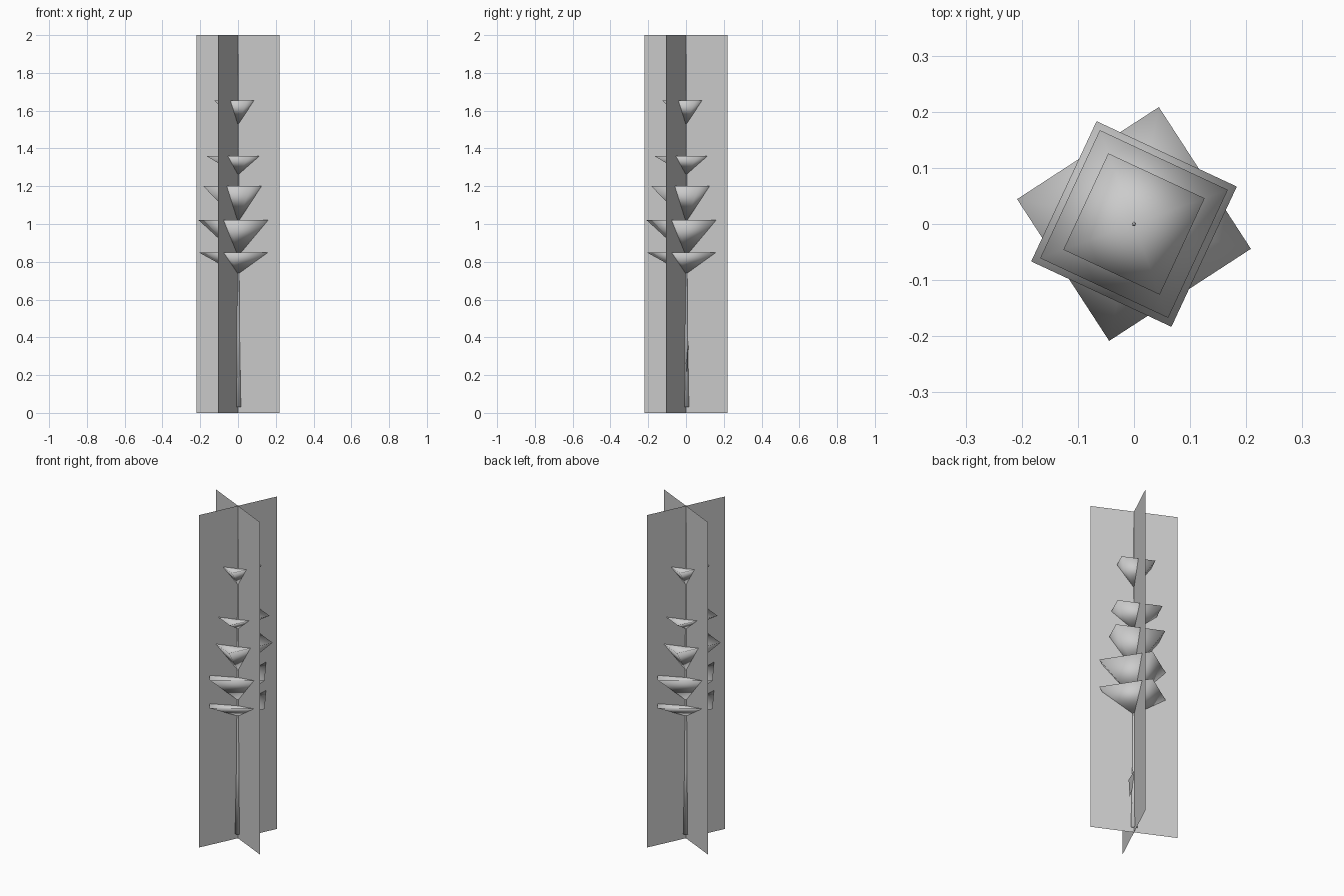
import bpy, bmesh, math
from mathutils import Vector

cube = bpy.data.objects.get("Cube")
if cube:
    bpy.data.objects.remove(cube, do_unlink=True)

grey = bpy.data.materials.new("pale_grey")
grey.use_nodes = True
grey.diffuse_color = (0.6, 0.6, 0.6, 1)
grey.node_tree.nodes["Principled BSDF"].inputs["Base Color"].default_value = (0.6, 0.6, 0.6, 1)


def make_object(name, verts, faces, smooth=False):
    mesh = bpy.data.meshes.new(name)
    mesh.from_pydata(verts, [], faces)
    mesh.materials.append(grey)
    bm = bmesh.new()
    bm.from_mesh(mesh)
    bmesh.ops.recalc_face_normals(bm, faces=bm.faces)
    for face in bm.faces:
        face.smooth = smooth
    bm.to_mesh(mesh)
    bm.free()
    obj = bpy.data.objects.new(name, mesh)
    bpy.context.collection.objects.link(obj)
    return obj


def ring(radius, z, sides, start):
    return [(radius * math.cos(start + math.tau * i / sides),
             radius * math.sin(start + math.tau * i / sides), z) for i in range(sides)]


def panel(name, x, y):
    make_object(name, [(-x, -y, 0), (x, y, 0), (x, y, 2), (-x, -y, 2)], [(0, 1, 2, 3)])


def foliage(name, radius, angle, rim, tip):
    # Inverted four-sided cone with a sunken top
    verts = ring(radius, rim, 4, math.radians(angle))
    verts += [(0, 0, tip), (0, 0, rim - 0.25 * radius)]
    faces = []
    for i in range(4):
        j = (i + 1) % 4
        faces += [(j, i, 4), (i, j, 5)]
    make_object(name, verts, faces, smooth=True)


# Two upright crossed panels
panel("cross_panel_wide", 0.22, -0.105)
panel("cross_panel_deep", 0.105, 0.22)

# Foliage tiers, bottom to top: radius, turn, rim height, tip height
tiers = [
    (0.213, -12, 0.85, 0.735),
    (0.213, -12, 1.02, 0.83),
    (0.195, 20, 1.20, 1.01),
    (0.178, 20, 1.36, 1.26),
    (0.134, 20, 1.655, 1.525),
]
for number, tier in enumerate(tiers, 1):
    foliage(f"foliage_tier_{number}", *tier)

# Slender tapering trunk
sides = 5
levels = [(0.021, 0.03), (0.012, 0.4), (0.007, 0.9), (0.003, 1.9)]
trunk_verts = [v for r, z in levels for v in ring(r, z, sides, 0.3)]
trunk_faces = [tuple(range(sides)), tuple(range(sides * (len(levels) - 1), sides * len(levels)))]
for k in range(len(levels) - 1):
    for i in range(sides):
        j = (i + 1) % sides
        a, b = k * sides, (k + 1) * sides
        trunk_faces.append((a + i, a + j, b + j, b + i))
make_object("trunk", trunk_verts, trunk_faces, smooth=True)

# Small stub leaf on the side of the trunk
make_object("trunk_leaf",
            [(0.035, 0.005, 0.205), (0.042, 0.005, 0.31), (0.012, 0.014, 0.37), (0.008, 0.0, 0.28)],
            [(0, 1, 2, 3)])
